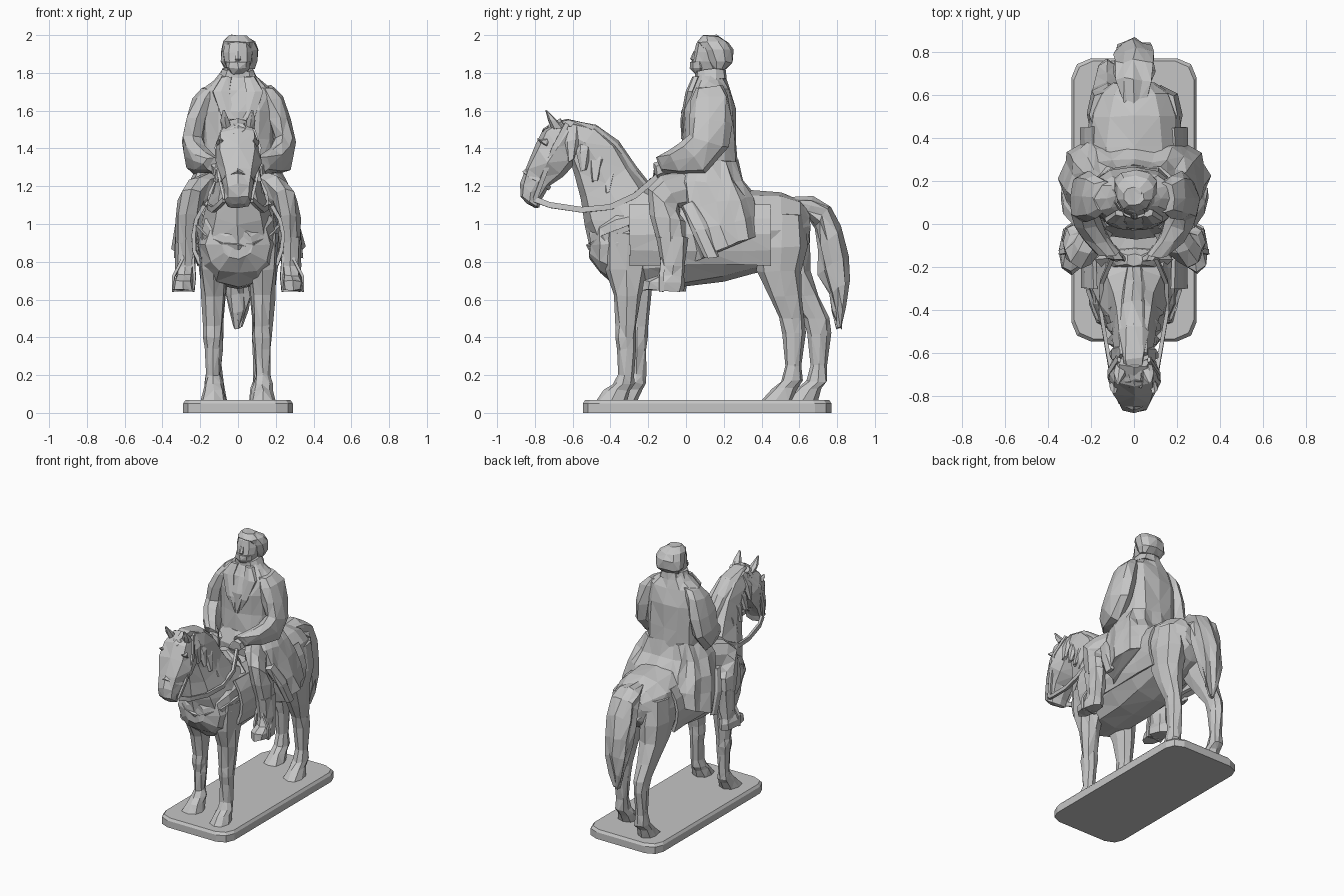
import bpy, bmesh, math, random
from mathutils import Vector

random.seed(4)
mat = bpy.data.materials.new("statue grey")
mat.diffuse_color = (0.56, 0.56, 0.56, 1)


def finish(name, bm, jit=0.0):
    for v in bm.verts:
        v.co += Vector([random.uniform(-jit, jit) for _ in range(3)])
    bmesh.ops.recalc_face_normals(bm, faces=bm.faces)
    bmesh.ops.triangulate(bm, faces=bm.faces)
    me = bpy.data.meshes.new(name)
    bm.to_mesh(me)
    bm.free()
    me.materials.append(mat)
    ob = bpy.data.objects.new(name, me)
    bpy.context.collection.objects.link(ob)
    return ob


def loft(name, rings, n=8, jit=0.006, e=0.85, ruf=0.0, sx=1):
    """Each ring: x centre, front point (y, z), back point (y, z), half width."""
    bm = bmesh.new()
    loops = []
    for x, ya, za, yb, zb, rx in rings:
        loop = []
        for i in range(n):
            a = 2 * math.pi * i / n
            k = 1 - ruf * (i % 2)
            c, s = math.cos(a), math.sin(a)
            c = math.copysign(abs(c) ** e, c) * k
            s = math.copysign(abs(s) ** e, s) * k
            loop.append(bm.verts.new((sx * (x + rx * s),
                                      (ya + yb) / 2 + c * (ya - yb) / 2,
                                      (za + zb) / 2 + c * (za - zb) / 2)))
        loops.append(loop)
    for p, q in zip(loops, loops[1:]):
        for i in range(n):
            j = (i + 1) % n
            bm.faces.new((p[i], p[j], q[j], q[i]))
    bm.faces.new(loops[0])
    bm.faces.new(loops[-1][::-1])
    return finish(name, bm, jit)


def strap(name, pts, r=0.01, sx=1):
    """Thin square band along a path."""
    bm = bmesh.new()
    loops = []
    for i, p in enumerate(pts):
        t = (Vector(pts[min(i + 1, len(pts) - 1)]) - Vector(pts[max(i - 1, 0)])).normalized()
        u = t.cross(Vector((1, 0.1, 0.05))).normalized()
        w = t.cross(u)
        loops.append([bm.verts.new(Vector((sx * q.x, q.y, q.z))) for q in
                      (Vector(p) + u * a * r + w * b * r * 0.6
                       for a, b in ((1, 1), (1, -1), (-1, -1), (-1, 1)))])
    for p, q in zip(loops, loops[1:]):
        for i in range(4):
            bm.faces.new((p[i], p[(i + 1) % 4], q[(i + 1) % 4], q[i]))
    bm.faces.new(loops[0])
    bm.faces.new(loops[-1])
    return finish(name, bm)


# Plinth with clipped corners
bm = bmesh.new()
tiers = []
for z, g in ((0, 0.0), (0.05, 0.0), (0.068, 0.012)):
    tier = []
    for sx, sy in ((1, 1), (-1, 1), (-1, -1), (1, -1)):
        cs = [(0.29, 0.57), (0.265, 0.63), (0.2, 0.658)]
        for px, py in (cs if sx * sy > 0 else cs[::-1]):
            tier.append(bm.verts.new((sx * (px - g), 0.112 + sy * (py - g), z)))
    tiers.append(tier)
for p, q in zip(tiers, tiers[1:]):
    for i in range(12):
        bm.faces.new((p[i], p[(i + 1) % 12], q[(i + 1) % 12], q[i]))
bm.faces.new(tiers[0])
bm.faces.new(tiers[-1])
finish("plinth", bm)

# Horse trunk: y, underside z, top z, half width
loft("horse_body", [(0, y, zt, y, zb, r) for y, zb, zt, r in (
    (-0.51, 0.82, 0.96, 0.08), (-0.46, 0.74, 1.04, 0.17), (-0.37, 0.67, 1.12, 0.205),
    (-0.2, 0.655, 1.17, 0.21), (0.0, 0.665, 1.18, 0.225), (0.2, 0.69, 1.19, 0.23),
    (0.36, 0.74, 1.18, 0.225), (0.5, 0.77, 1.165, 0.21), (0.6, 0.82, 1.13, 0.17),
    (0.655, 0.9, 1.07, 0.1))], n=12)
loft("horse_neck", [
    (0, -0.51, 0.86, -0.1, 1.17, 0.19), (0, -0.54, 1.0, -0.2, 1.21, 0.16),
    (0, -0.56, 1.13, -0.28, 1.31, 0.125), (0, -0.59, 1.25, -0.36, 1.43, 0.105),
    (0, -0.62, 1.34, -0.46, 1.52, 0.095), (0, -0.68, 1.42, -0.59, 1.55, 0.08)])
loft("horse_head", [
    (0, -0.67, 1.555, -0.57, 1.42, 0.08), (0, -0.755, 1.51, -0.6, 1.31, 0.118),
    (0, -0.805, 1.41, -0.65, 1.25, 0.12), (0, -0.845, 1.3, -0.72, 1.2, 0.092),
    (0, -0.875, 1.21, -0.765, 1.13, 0.075), (0, -0.87, 1.15, -0.78, 1.09, 0.066),
    (0, -0.84, 1.11, -0.79, 1.085, 0.04)], e=0.75)

# Mane: crest ridge and hanging locks
loft("mane_crest", [
    (0, -0.76, 1.48, -0.72, 1.53, 0.035), (0, -0.66, 1.5, -0.62, 1.56, 0.05),
    (0, -0.54, 1.46, -0.47, 1.535, 0.06), (0, -0.42, 1.36, -0.35, 1.435, 0.06),
    (0, -0.33, 1.24, -0.255, 1.3, 0.055), (0, -0.24, 1.14, -0.17, 1.19, 0.045)], jit=0.01)
for sx in (1, -1):
    for i in range(6):
        y, z = -0.6 + 0.065 * i, 1.51 - 0.045 * i - 0.004 * i * i
        loft("mane_lock", [(0.035, y - 0.04, z, y + 0.045, z + 0.01, 0.035),
                           (0.085, y - 0.045, z - 0.08, y + 0.035, z - 0.06, 0.025),
                           (0.1 + 0.006 * i, y - 0.025, z - 0.18, y + 0.01, z - 0.17, 0.016)],
             n=6, sx=sx)

for sx, dy in ((1, 0.0), (-1, 0.06)):
    # Front legs: z, front y, back y, half width
    rows = ((0.95, -0.44, -0.18, 0.085), (0.76, -0.43, -0.2, 0.075), (0.62, -0.385, -0.235, 0.064),
            (0.46, -0.37, -0.26, 0.05), (0.4, -0.375, -0.262, 0.053), (0.34, -0.365, -0.265, 0.046),
            (0.2, -0.365, -0.275, 0.04), (0.155, -0.39, -0.275, 0.05), (0.12, -0.43, -0.295, 0.056),
            (0.06, -0.48, -0.315, 0.072))
    loft("front_leg", [(0.13, a + dy * min(1, (0.95 - z) / 0.4), z,
                        b + dy * min(1, (0.95 - z) / 0.4), z, r) for z, a, b, r in rows], sx=sx)
    # Hind legs
    rows = ((1.05, 0.4, 0.62, 0.08), (0.88, 0.36, 0.645, 0.1), (0.75, 0.38, 0.61, 0.085),
            (0.62, 0.44, 0.615, 0.065), (0.5, 0.49, 0.625, 0.052), (0.42, 0.515, 0.635, 0.048),
            (0.25, 0.53, 0.615, 0.04), (0.17, 0.505, 0.62, 0.05), (0.13, 0.46, 0.585, 0.054),
            (0.06, 0.395, 0.56, 0.07))
    loft("hind_leg", [(0.125, a + 2.2 * dy * min(1, max(0, 0.9 - z) / 0.4), z,
                       b + 2.2 * dy * min(1, max(0, 0.9 - z) / 0.4), z, r) for z, a, b, r in rows], sx=sx)

# Tail
loft("tail", [(0, 0.56, 1.15, 0.58, 1.05, 0.06), (0, 0.68, 1.145, 0.64, 1.04, 0.09),
              (0, 0.77, 1.1, 0.68, 0.98, 0.105), (0, 0.825, 0.98, 0.69, 0.86, 0.105),
              (0, 0.86, 0.84, 0.705, 0.74, 0.095), (0, 0.868, 0.7, 0.75, 0.62, 0.08),
              (0, 0.845, 0.56, 0.775, 0.53, 0.055), (0, 0.825, 0.45, 0.8, 0.45, 0.018)],
     n=12, ruf=0.18, jit=0.01)

# Saddle blanket: a panel hanging on each side
for sx in (1, -1):
    bm = bmesh.new()
    rows = [[bm.verts.new((sx * 0.238 * math.sin(a), y, 0.925 + 0.265 * math.cos(a)))
             for a in (math.radians(50 + 18 * i) for i in range(5))]
            for y in (-0.3, -0.1, 0.1, 0.3, 0.45)]
    for p, q in zip(rows, rows[1:]):
        for i in range(4):
            bm.faces.new((p[i], p[i + 1], q[i + 1], q[i]))
    ob = finish("saddle_blanket", bm, 0.004)
    mod = ob.modifiers.new("thickness", "SOLIDIFY")
    mod.thickness, mod.offset = 0.02, 0
loft("saddle_pommel", [(0, -0.23, 1.1, -0.1, 1.1, 0.18), (0, -0.21, 1.2, -0.11, 1.2, 0.11),
                       (0, -0.2, 1.24, -0.14, 1.24, 0.04)])
strap("chest_strap", [(0.215, -0.3, 0.98), (0.17, -0.43, 0.93), (0.08, -0.495, 0.89), (0, -0.515, 0.88),
                      (-0.08, -0.495, 0.89), (-0.17, -0.43, 0.93), (-0.215, -0.3, 0.98)], 0.015)

for sx in (1, -1):
    # Ears, bridle and reins
    loft("horse_ear", [(0.06, -0.71, 1.5, -0.64, 1.51, 0.028), (0.07, -0.73, 1.55, -0.68, 1.545, 0.026),
                       (0.075, -0.745, 1.602, -0.735, 1.602, 0.005)], n=6, jit=0.002, sx=sx)
    loft("horse_brow", [(0.09, -0.79, 1.455, -0.77, 1.43, 0.008), (0.095, -0.775, 1.45, -0.735, 1.41, 0.02),
                        (0.09, -0.735, 1.45, -0.725, 1.43, 0.008)], n=6, jit=0.002, sx=sx)
    strap("bridle_cheek", [(0.07, -0.63, 1.53), (0.116, -0.7, 1.4), (0.1, -0.755, 1.25), (0.073, -0.8, 1.13)],
          0.012, sx)
    strap("noseband", [(0, -0.853, 1.28), (0.065, -0.825, 1.255), (0.088, -0.77, 1.23), (0, -0.725, 1.19)],
          0.012, sx)
    strap("rein", [(0.07, -0.8, 1.13), (0.1, -0.72, 1.1), (0.13, -0.55, 1.075), (0.155, -0.4, 1.09),
                   (0.15, -0.27, 1.15), (0.09, -0.13, 1.27)], 0.015, sx)
    # Rider legs and boots
    loft("trouser_leg", [(0.13, -0.02, 1.28, 0.1, 1.1, 0.08), (0.2, -0.13, 1.25, -0.04, 1.08, 0.075),
                         (0.25, -0.205, 1.19, -0.03, 1.05, 0.065), (0.27, -0.185, 1.05, 0.0, 1.02, 0.06),
                         (0.275, -0.15, 0.9, 0.0, 0.9, 0.05)], sx=sx, jit=0.008)
    loft("boot", [(0.275, -0.155, 0.93, 0.01, 0.93, 0.058), (0.28, -0.135, 0.78, -0.005, 0.78, 0.05),
                  (0.285, -0.15, 0.73, -0.005, 0.72, 0.048), (0.29, -0.225, 0.7, 0.0, 0.69, 0.055),
                  (0.29, -0.235, 0.65, -0.005, 0.645, 0.057)], sx=sx)
    strap("stirrup", [(0.24, -0.11, 0.85), (0.23, -0.13, 0.72), (0.235, -0.13, 0.648), (0.345, -0.13, 0.648),
                      (0.342, -0.13, 0.72), (0.28, -0.12, 0.84)], 0.012, sx)
    # Sleeves, cuffs and hands
    loft("sleeve", [(0.14, 0.05, 1.72, 0.2, 1.73, 0.05), (0.18, 0.02, 1.66, 0.23, 1.68, 0.062),
                    (0.215, 0.01, 1.56, 0.24, 1.54, 0.064), (0.24, 0.01, 1.47, 0.225, 1.4, 0.064),
                    (0.225, -0.03, 1.43, 0.11, 1.27, 0.066), (0.18, -0.09, 1.39, -0.03, 1.265, 0.06),
                    (0.12, -0.15, 1.36, -0.12, 1.27, 0.057)], sx=sx, jit=0.009)
    loft("hand", [(0.115, -0.13, 1.34, -0.09, 1.27, 0.04), (0.09, -0.17, 1.32, -0.14, 1.24, 0.042),
                  (0.06, -0.175, 1.27, -0.15, 1.22, 0.025)], n=6, sx=sx)
    # Coat front flap and lapel
    loft("coat_flap", [(0.25, -0.03, 1.1, 0.05, 1.12, 0.03), (0.31, 0.03, 0.96, 0.12, 0.98, 0.025),
                       (0.325, 0.1, 0.82, 0.18, 0.83, 0.02)], n=6, sx=sx)
    loft("lapel", [(0.06, 0.035, 1.78, 0.07, 1.78, 0.03), (0.09, 0.0, 1.7, 0.04, 1.7, 0.05),
                   (0.05, -0.028, 1.56, 0.02, 1.56, 0.04), (0.01, -0.025, 1.45, 0.02, 1.45, 0.01)],
         n=6, sx=sx, jit=0.003)

# Rider coat: torso and flared skirt
loft("coat_torso", [(0, 0.06, 1.8, 0.2, 1.82, 0.075), (0, 0.04, 1.76, 0.21, 1.77, 0.12),
                    (0, 0.01, 1.7, 0.235, 1.72, 0.185), (0, -0.02, 1.6, 0.265, 1.6, 0.2),
                    (0, -0.02, 1.45, 0.27, 1.43, 0.195), (0, -0.03, 1.3, 0.28, 1.3, 0.195),
                    (0, -0.04, 1.18, 0.29, 1.2, 0.2)], n=12, jit=0.008)
loft("coat_skirt", [(0, -0.03, 1.32, 0.275, 1.34, 0.2), (0, -0.08, 1.22, 0.31, 1.23, 0.26),
                    (0, -0.06, 1.08, 0.37, 1.14, 0.305), (0, -0.03, 0.95, 0.4, 1.05, 0.335),
                    (0, 0.02, 0.8, 0.415, 0.95, 0.355)], n=24, ruf=0.06, e=0.72, jit=0.009)
loft("collar", [(0, 0.045, 1.75, 0.215, 1.77, 0.11), (0, 0.045, 1.81, 0.21, 1.83, 0.085),
                (0, 0.07, 1.81, 0.19, 1.83, 0.06)], n=10, jit=0.004)

# Rider head, hair, nose and beard
loft("rider_head", [(0.0, 0.075, 1.77, 0.18, 1.79, 0.05), (0, 0.045, 1.815, 0.19, 1.82, 0.06),
                    (0, 0.035, 1.86, 0.21, 1.86, 0.075), (0, 0.045, 1.91, 0.22, 1.91, 0.08),
                    (0, 0.055, 1.955, 0.21, 1.965, 0.07), (0, 0.09, 1.99, 0.17, 1.995, 0.035)],
     n=10, jit=0.003)
loft("hair", [(0.008, 0.14, 1.825, 0.21, 1.82, 0.08), (0.008, 0.115, 1.86, 0.25, 1.855, 0.1),
              (0.008, 0.085, 1.92, 0.25, 1.92, 0.102), (0.005, 0.06, 1.965, 0.225, 1.965, 0.085),
              (0, 0.085, 1.997, 0.17, 1.998, 0.045)], n=10, jit=0.005)
loft("nose", [(0, 0.04, 1.915, 0.06, 1.915, 0.012), (0, 0.022, 1.875, 0.06, 1.87, 0.018),
              (0, 0.035, 1.862, 0.06, 1.86, 0.012)], n=6, jit=0)
loft("beard", [(0, 0.025, 1.855, 0.12, 1.86, 0.062), (0, 0.022, 1.825, 0.12, 1.83, 0.06),
               (0, 0.045, 1.795, 0.1, 1.8, 0.04)], jit=0.004)
